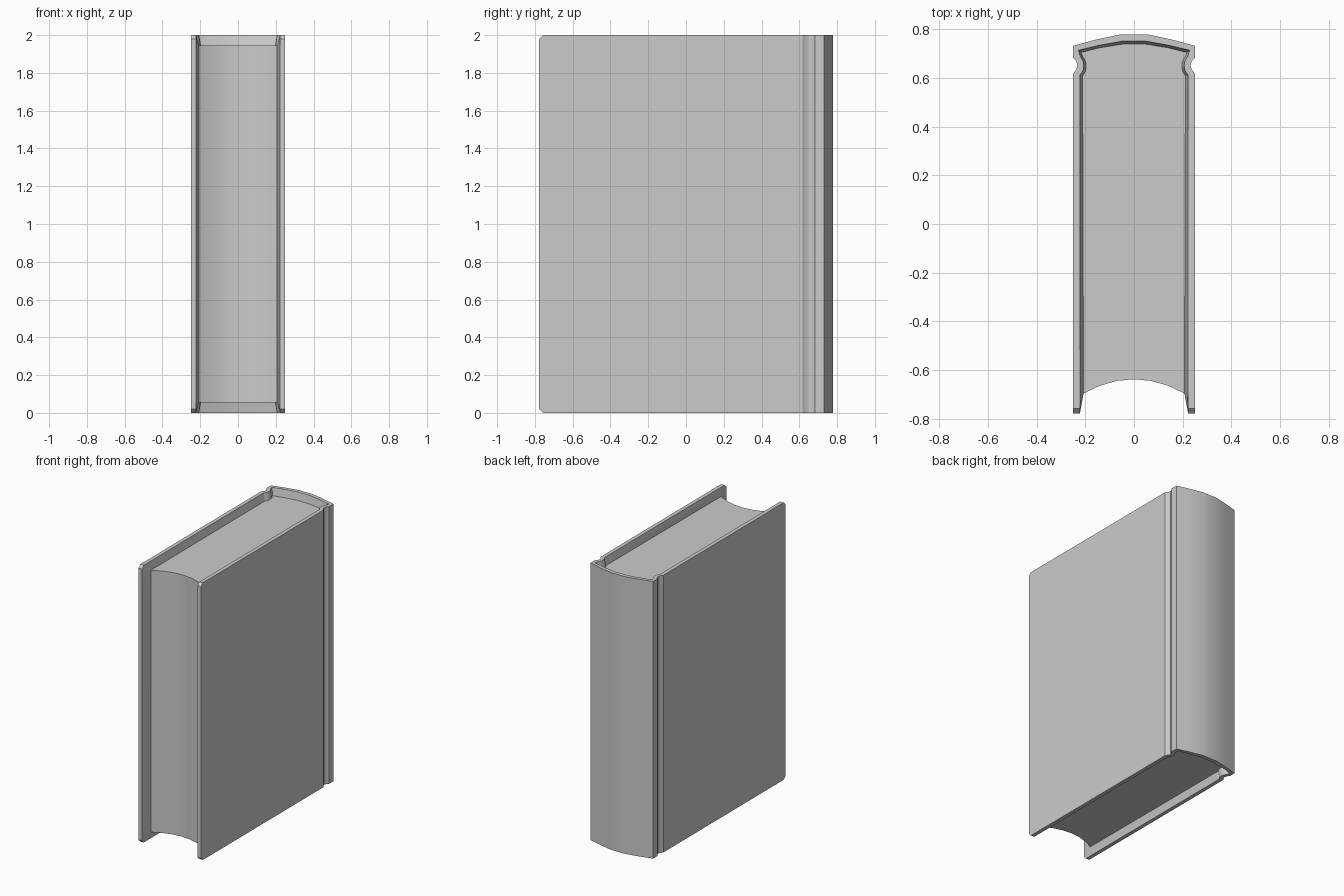
import bpy, bmesh, math

if "Cube" in bpy.data.objects:
    bpy.data.objects.remove(bpy.data.objects["Cube"])

# Half profiles in plan (x, y), from fore edge round to spine; first y is set per section
OUTER = [(.25, 0), (.25, -.695), (.25, .616), (.237, .634), (.232, .65), (.237, .668),
         (.25, .682), (.25, .731), (.155, .757), (.055, .778)]
RIM = [(.222, 0), (.222, -.695), (.222, .611), (.209, .629), (.206, .65), (.209, .668),
       (.221, .69), (.228, .713), (.14, .734), (.05, .75)]
INNER = [(.222, 0), (.207, -.695), (.211, .608), (.199, .626), (.196, .65), (.199, .668),
         (.212, .69), (.217, .704), (.14, .723), (.047, .738)]
# Section height, fore-edge y, amount the inner wall has sloped in to the pages
SECTIONS = [(0, -.757, 0), (.02, -.777, .36), (.055, -.777, 1),
            (1.945, -.777, 1), (1.98, -.777, .36), (2, -.757, 0)]


def mirrored(half):
    return half + [(-x, y) for x, y in reversed(half)]


def finish(bm, name):
    bmesh.ops.recalc_face_normals(bm, faces=bm.faces)
    mesh = bpy.data.meshes.new(name)
    bm.to_mesh(mesh)
    bm.free()
    obj = bpy.data.objects.new(name, mesh)
    bpy.context.collection.objects.link(obj)
    bpy.ops.object.select_all(action='DESELECT')
    bpy.context.view_layer.objects.active = obj
    obj.select_set(True)
    bpy.ops.object.shade_smooth_by_angle(angle=math.radians(28))
    return obj


def build_cover():
    bm = bmesh.new()
    outs, ins = [], []
    for z, front, t in SECTIONS:
        sloped = [(a[0] + (b[0] - a[0]) * t, a[1] + (b[1] - a[1]) * t)
                  for a, b in zip(RIM, INNER)]
        for rows, half in ((outs, OUTER), (ins, sloped)):
            pts = mirrored([(half[0][0], front)] + half[1:])
            rows.append([bm.verts.new((x, y, z)) for x, y in pts])
    n = len(outs[0])
    for k in range(len(SECTIONS) - 1):
        for i in range(n - 1):
            bm.faces.new((outs[k][i], outs[k][i+1], outs[k+1][i+1], outs[k+1][i]))
            # inner wall is left out where the page block is glued to it
            if k != 2 or i in (0, n - 2):
                bm.faces.new((ins[k][i], ins[k+1][i], ins[k+1][i+1], ins[k][i+1]))
        # fore edges of both boards
        for e in (0, n - 1):
            bm.faces.new((outs[k][e], outs[k+1][e], ins[k+1][e], ins[k][e]))
    # top and bottom rims
    for k in (0, -1):
        for i in range(n - 1):
            bm.faces.new((outs[k][i], ins[k][i], ins[k][i+1], outs[k][i+1]))
    finish(bm, "cover")


def build_pages():
    bm = bmesh.new()
    outline = mirrored(INNER[1:])
    # concave fore edge, left to right
    steps = 6
    for s in range(1, steps):
        u = 2 * s / steps - 1
        outline.append((.207 * u, -.637 - .058 * u * u))
    rows = [[bm.verts.new((x, y, z)) for x, y in outline] for z in (.055, 1.945)]
    n, start = len(outline), len(outline) - steps
    for i in range(start, n):
        j = (i + 1) % n
        bm.faces.new((rows[0][i], rows[0][j], rows[1][j], rows[1][i]))
    for row in rows:
        bm.faces.new(row)
    # the sheet is open along the glued sides
    finish(bm, "page_block")


build_cover()
build_pages()
